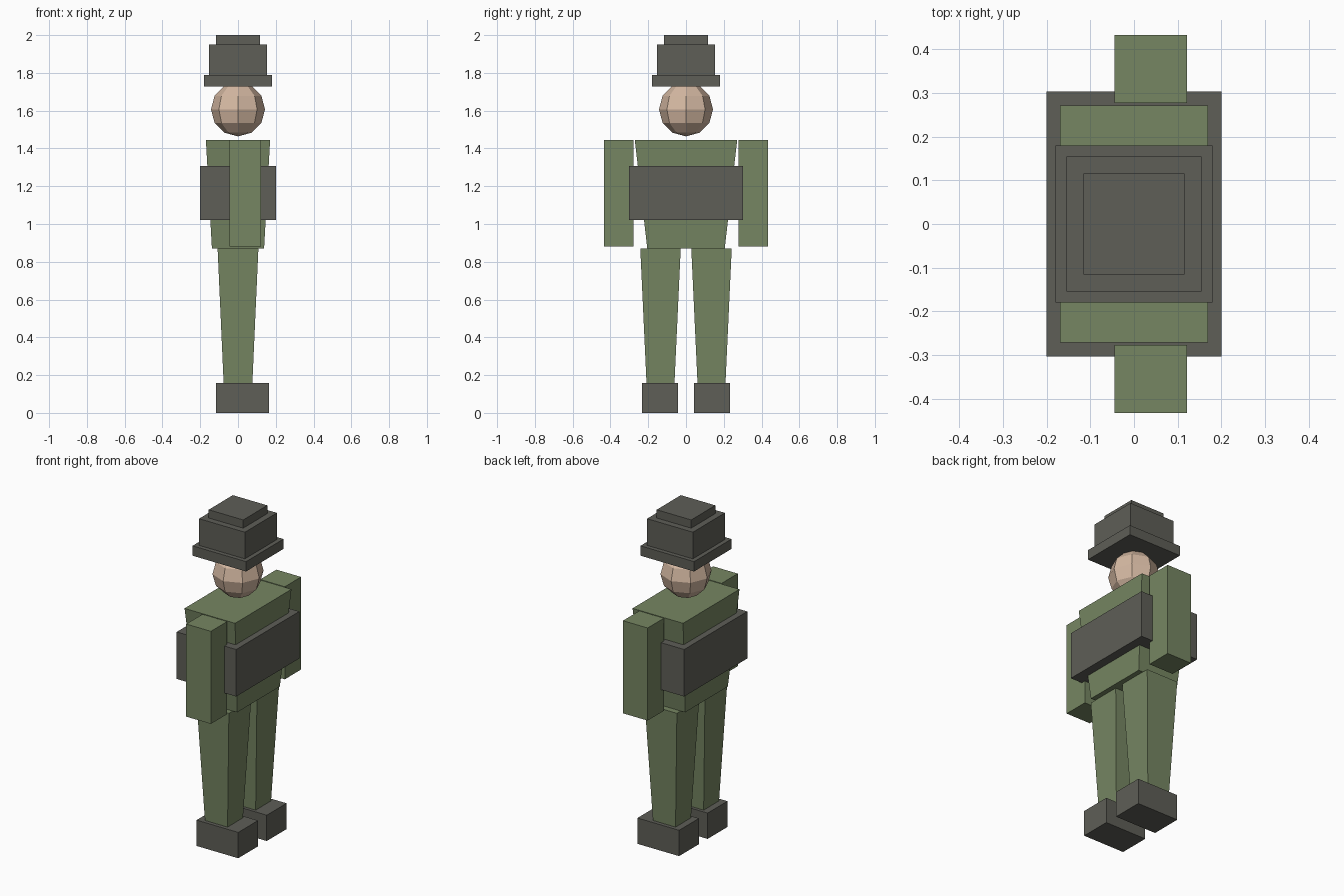
import bpy

if "Cube" in bpy.data.objects:
    bpy.data.objects.remove(bpy.data.objects["Cube"], do_unlink=True)


def make_material(name, rgb):
    mat = bpy.data.materials.new(name)
    mat.use_nodes = True
    mat.diffuse_color = (*rgb, 1)
    mat.node_tree.nodes["Principled BSDF"].inputs["Base Color"].default_value = (*rgb, 1)
    return mat


GREEN = make_material("olive green cloth", (0.18, 0.238, 0.122))
GREY = make_material("dark grey", (0.112, 0.112, 0.095))
SKIN = make_material("skin", (0.66, 0.48, 0.36))


def block(name, mat, center, half, z_range, bottom_half=None):
    """Box between two heights; bottom_half makes it taper downwards."""
    low, high = z_range
    bpy.ops.mesh.primitive_cube_add(size=2)
    obj = bpy.context.object
    obj.name = name
    for v in obj.data.vertices:
        hx, hy = half if v.co.z > 0 else (bottom_half or half)
        v.co = (center[0] + v.co.x * hx, center[1] + v.co.y * hy,
                high if v.co.z > 0 else low)
    obj.data.materials.append(mat)
    return obj


# Torso and the vest around it
block("torso", GREEN, (0, 0), (0.17, 0.271), (0.87, 1.445), (0.138, 0.205))
block("vest", GREY, (0, 0), (0.2, 0.303), (1.02, 1.306))

# Limbs on both sides; the figure looks toward +x
for side, s in (("near", -1), ("far", 1)):
    block(side + "_arm", GREEN, (0.038, s * 0.355), (0.083, 0.078), (0.882, 1.445))
    block(side + "_leg", GREEN, (0, s * 0.135), (0.108, 0.107), (0.157, 0.87),
          (0.076, 0.074))
    block(side + "_boot", GREY, (0.024, s * 0.137), (0.14, 0.095), (0, 0.157))

# Faceted head
bpy.ops.mesh.primitive_uv_sphere_add(segments=8, ring_count=6, radius=0.143,
                                     location=(0, 0, 1.607))
head = bpy.context.object
head.name = "head"
head.data.materials.append(SKIN)

# Stepped hat
block("hat_brim", GREY, (0, 0), (0.18, 0.18), (1.728, 1.788))
block("hat_band", GREY, (0, 0), (0.154, 0.154), (1.788, 1.95))
block("hat_top", GREY, (0, 0), (0.116, 0.116), (1.95, 2.0))
